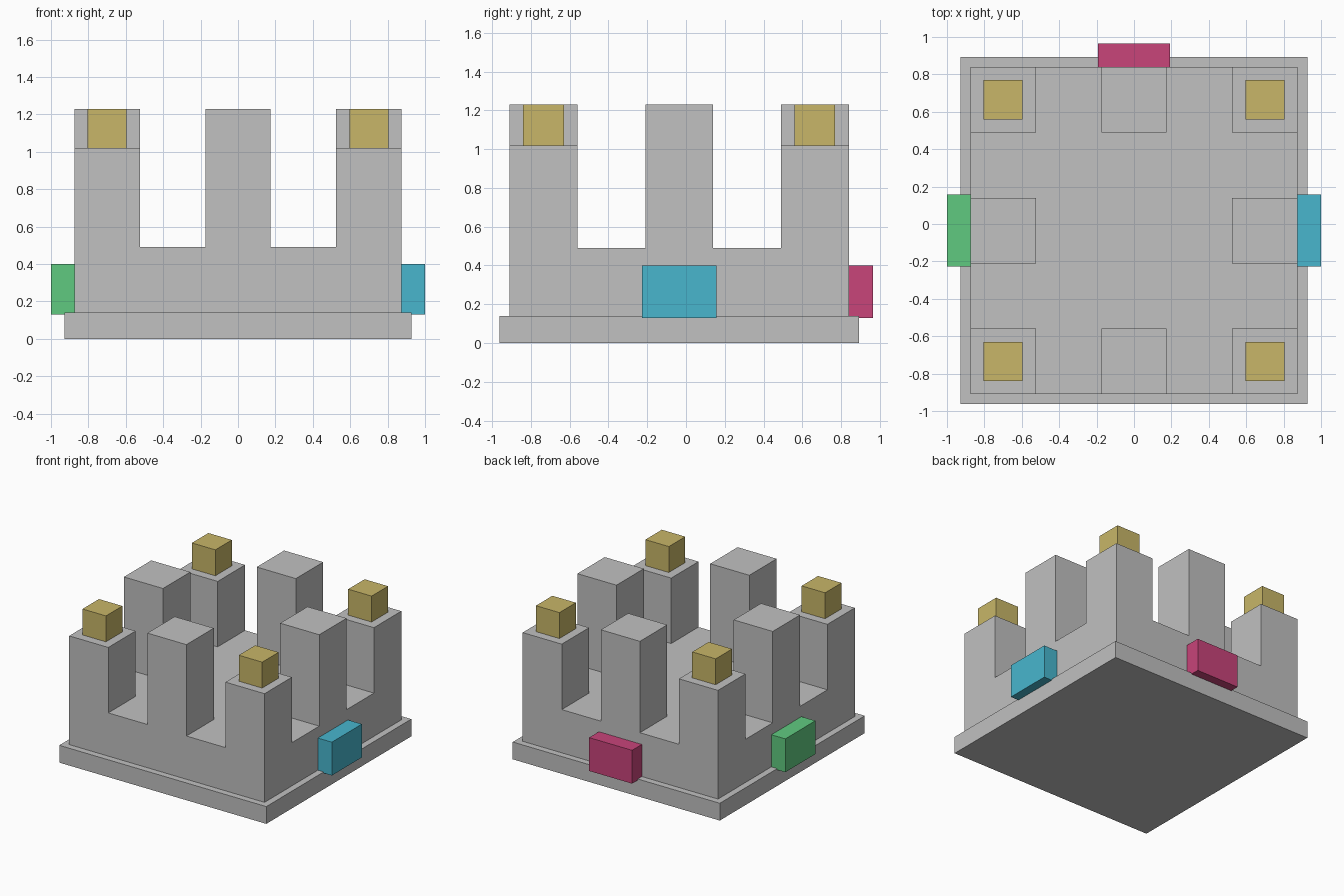
import bpy
import bmesh
from mathutils import Matrix, Vector

cube = bpy.data.objects.get("Cube")
if cube:
    bpy.data.objects.remove(cube, do_unlink=True)


def material(name, rgb):
    mat = bpy.data.materials.new(name)
    mat.use_nodes = True
    color = (*rgb, 1)
    mat.diffuse_color = color
    mat.node_tree.nodes["Principled BSDF"].inputs["Base Color"].default_value = color
    return mat


stone = material("stone grey", (0.533, 0.533, 0.533))
gold = material("gold", (0.578, 0.468, 0.138))
blue = material("turquoise", (0.065, 0.468, 0.617))
green = material("green", (0.117, 0.591, 0.216))
pink = material("raspberry pink", (0.578, 0.058, 0.195))


def finish(name, bm, mat):
    bmesh.ops.recalc_face_normals(bm, faces=bm.faces)
    mesh = bpy.data.meshes.new(name)
    bm.to_mesh(mesh)
    bm.free()
    mesh.materials.append(mat)
    obj = bpy.data.objects.new(name, mesh)
    bpy.context.collection.objects.link(obj)
    return obj


def box(name, center, size, mat):
    bm = bmesh.new()
    bmesh.ops.create_cube(bm, size=1, matrix=Matrix.Diagonal((*size, 1)))
    obj = finish(name, bm, mat)
    obj.location = center
    return obj


MID_Y = -0.035      # centre of the castle body
CELL = 0.35         # width of a tower and of a gap
HALF = CELL * 2.5
BASE_TOP, WALL_TOP, CORNER_TOP, TOWER_TOP = 0.14, 0.49, 1.02, 1.23

# Plinth
box("base_plinth", (0, MID_Y, BASE_TOP / 2), (1.855, 1.855, BASE_TOP), stone)

# Castle body: a grid of cells raised into a block, then the eight towers
bm = bmesh.new()
bmesh.ops.create_grid(bm, x_segments=5, y_segments=5, size=HALF)


def raise_faces(faces, height):
    new = bmesh.ops.extrude_face_region(bm, geom=faces)["geom"]
    verts = [g for g in new if isinstance(g, bmesh.types.BMVert)]
    bmesh.ops.translate(bm, verts=verts, vec=Vector((0, 0, height)))
    return [g for g in new if isinstance(g, bmesh.types.BMFace)]


top_faces = raise_faces(bm.faces[:], WALL_TOP - BASE_TOP)
cells = {}
for face in top_faces:
    c = face.calc_center_median()
    cells[round(c.x / CELL), round(c.y / CELL)] = face
for (i, j), face in cells.items():
    if i % 2 == 0 and j % 2 == 0 and (i, j) != (0, 0):
        top = CORNER_TOP if i and j else TOWER_TOP
        raise_faces([face], top - WALL_TOP)
bmesh.ops.delete(bm, geom=[f for f in bm.faces if len(f.verts) < 3], context="FACES")
# Remove the extruded cells left behind inside the towers
bmesh.ops.delete(bm, geom=[f for f in cells.values() if f.is_valid and all(
    len(e.link_faces) > 2 for e in f.edges)], context="FACES_ONLY")
bmesh.ops.recalc_face_normals(bm, faces=bm.faces)
bmesh.ops.dissolve_limit(bm, angle_limit=0.01, verts=bm.verts, edges=bm.edges)
body = finish("castle_body", bm, stone)
body.location = (0, MID_Y, BASE_TOP)

# Gold blocks on the corner towers
CAP = 0.21
for side, sx in (("right", -1), ("left", 1)):
    for end, sy in (("front", -1), ("back", 1)):
        box(f"{end}_{side}_corner_cap",
            (sx * CELL * 2, MID_Y + sy * CELL * 2, CORNER_TOP + CAP / 2),
            (CAP, CAP, CAP), gold)

# Coloured blocks set against three of the walls
WIDTH, DEPTH, LOW, HIGH = 0.385, 0.125, 0.13, 0.40
mid_z, height = (LOW + HIGH) / 2, HIGH - LOW
reach = HALF + DEPTH / 2
box("left_wall_block", (reach, MID_Y, mid_z), (DEPTH, WIDTH, height), blue)
box("right_wall_block", (-reach, MID_Y, mid_z), (DEPTH, WIDTH, height), green)
box("back_wall_block", (0, MID_Y + reach, mid_z), (WIDTH, DEPTH, height), pink)
